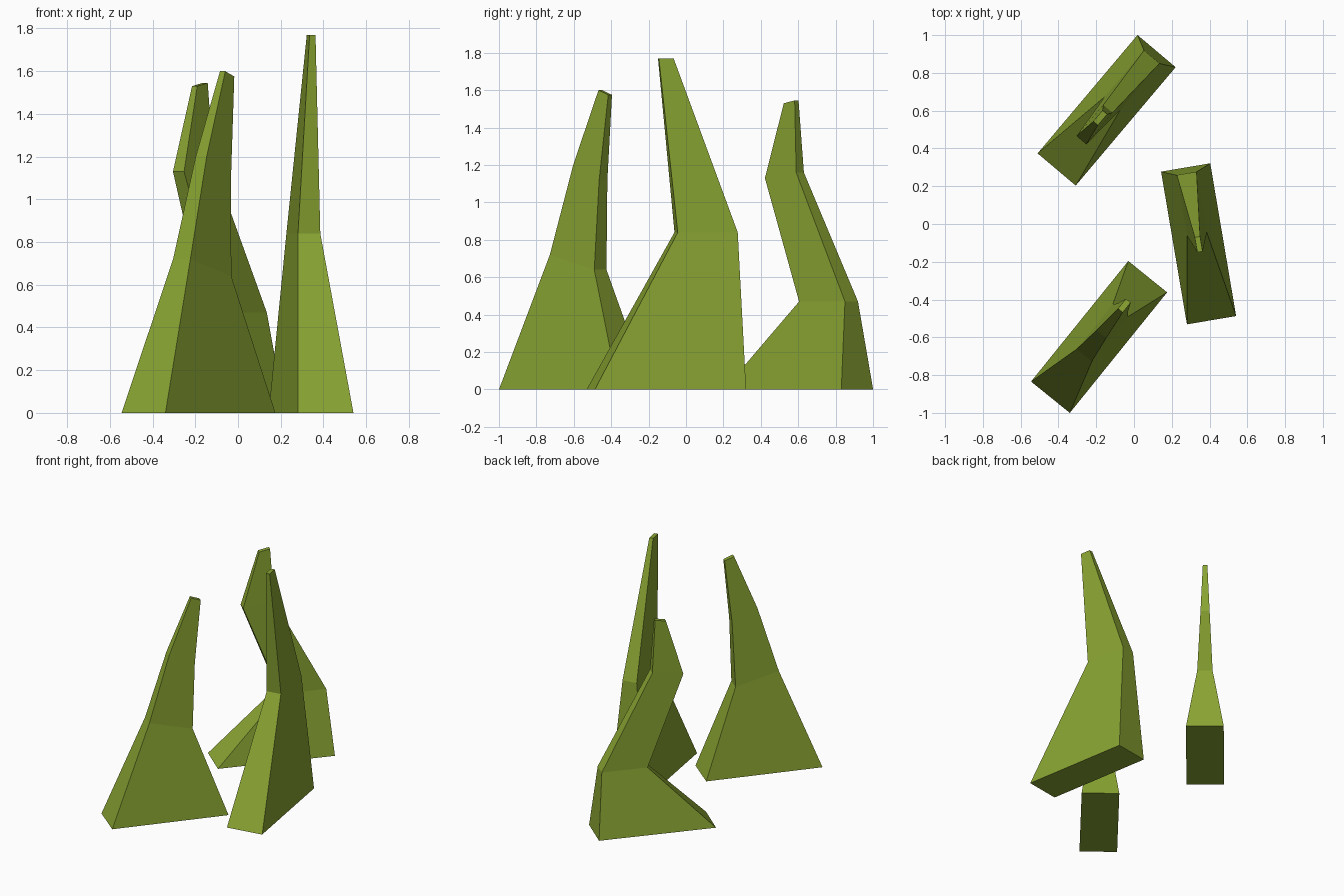
import bpy
import bmesh
from mathutils import Vector

cube = bpy.data.objects.get("Cube")
if cube:
    bpy.data.objects.remove(cube, do_unlink=True)

green = bpy.data.materials.new("leaf_green")
green.use_nodes = True
colour = (0.25, 0.37, 0.032, 1)
green.diffuse_color = colour
green.node_tree.nodes["Principled BSDF"].inputs["Base Color"].default_value = colour


def blade(name, centre, direction, rings):
    """Loft four-sided rings; each ring holds two ends: (along, height, half width)."""
    along = Vector((*direction, 0)).normalized()
    across = Vector((along.y, -along.x, 0))
    origin = Vector((*centre, 0))
    bm = bmesh.new()
    loops = []
    for near, far in rings:
        loop = []
        for (u, z, w), sides in ((near, (-1, 1)), (far, (1, -1))):
            for s in sides:
                loop.append(bm.verts.new(origin + along * u + across * (w * s) + Vector((0, 0, z))))
        loops.append(loop)
    for low, high in zip(loops, loops[1:]):
        for i in range(4):
            j = (i + 1) % 4
            bm.faces.new((low[i], low[j], high[j], high[i]))
    bm.faces.new(loops[0])
    bm.faces.new(loops[-1])
    bmesh.ops.recalc_face_normals(bm, faces=bm.faces)
    mesh = bpy.data.meshes.new(name)
    bm.to_mesh(mesh)
    bm.free()
    mesh.materials.append(green)
    bpy.context.collection.objects.link(bpy.data.objects.new(name, mesh))


# The shared footprint of every blade
foot = ((-0.41, 0, 0.132), (0.41, 0, 0.132))

# Front blade, leaning gently inward
blade("front_grass_blade", (-0.185, -0.598), (0.628, 0.778), [
    foot,
    ((-0.125, 0.72, 0.052), (0.18, 0.64, 0.052)),
    ((0.02, 1.2, 0.033), (0.2, 1.12, 0.035)),
    ((0.18, 1.6, 0.016), (0.247, 1.575, 0.016)),
])

# Tall left blade, with a steep back
blade("left_grass_blade", (0.342, -0.105), (-0.167, 0.986), [
    foot,
    ((0.053, 0.84, 0.053), (0.378, 0.84, 0.053)),
    ((-0.043, 1.77, 0.014), (0.037, 1.77, 0.014)),
])

# Back blade, bent forward
blade("back_grass_blade", (-0.145, 0.602), (0.645, 0.764), [
    foot,
    ((0.049, 0.47, 0.054), (0.37, 0.47, 0.054)),
    ((-0.207, 1.13, 0.034), (0.01, 1.16, 0.032)),
    ((-0.09, 1.53, 0.016), (-0.014, 1.545, 0.016)),
])
